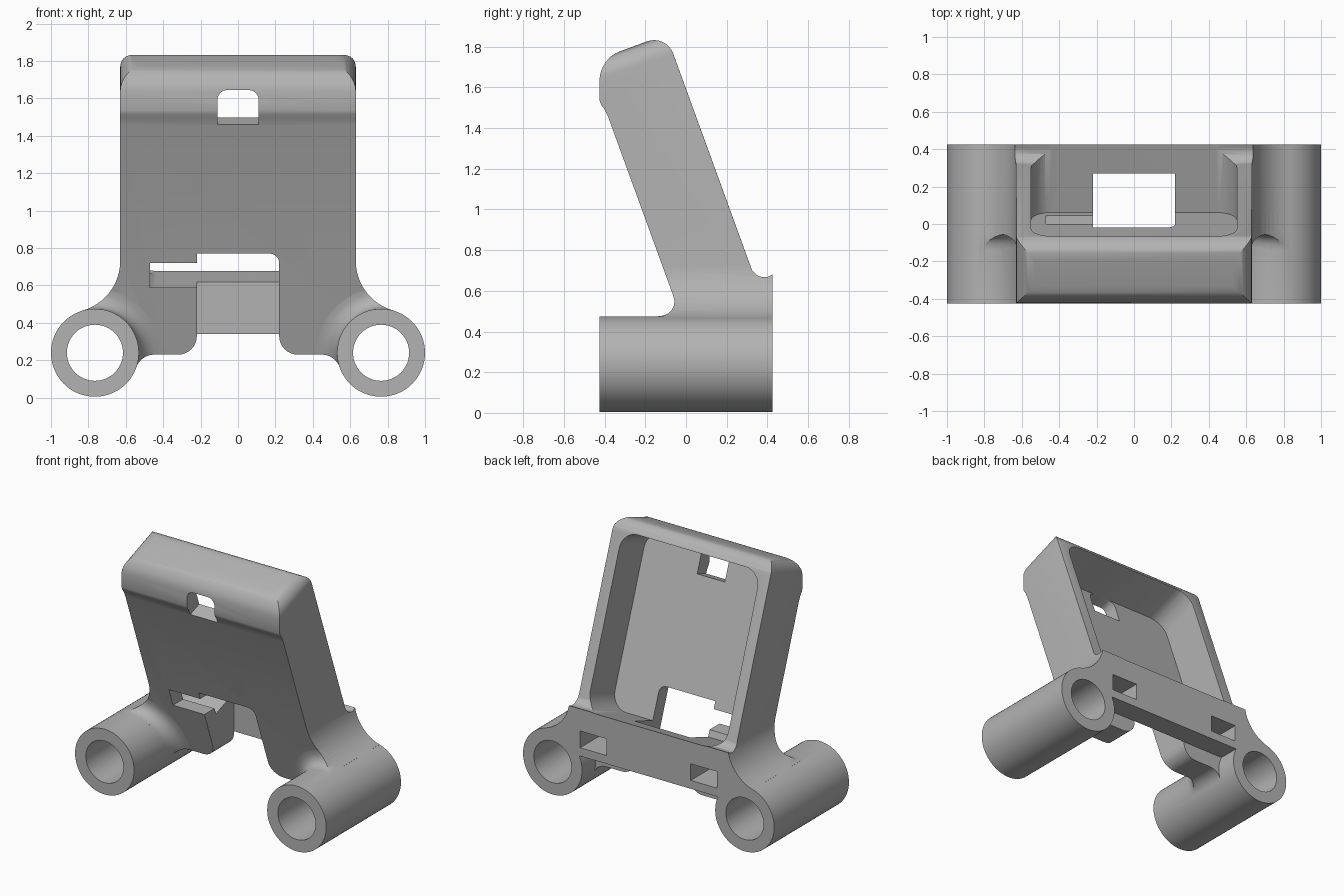
import bpy, bmesh
from math import sin, cos, pi, radians, atan2
from mathutils import Vector

cube = bpy.data.objects.get("Cube")
if cube:
    bpy.data.objects.remove(cube)

TILT = radians(20)
FRONT, FLOOR, BACK = 0.138, 0.245, 0.545      # tray planes along the tilted normal
TUBE_X, TUBE_Z, TUBE_R, BORE_R, HALF = 0.765, 0.24, 0.235, 0.15, 0.425

gray = bpy.data.materials.new("plain gray")
gray.use_nodes = True
gray.diffuse_color = (0.45, 0.45, 0.45, 1)
gray.node_tree.nodes["Principled BSDF"].inputs["Base Color"].default_value = gray.diffuse_color


def tilt(n, s):
    """Tilted normal / axis distances to (y, z)."""
    return n * cos(TILT) - s * sin(TILT), n * sin(TILT) + s * cos(TILT)


def side(a, b, h):
    return Vector((h, a, b))


def face_on(a, b, h):
    return Vector((a, h, b))


def tilted(a, b, h):
    return Vector((a, *tilt(h, b)))


def arc(cx, cy, r, a0, a1, n=8):
    return [(cx + r * cos(a0 + (a1 - a0) * i / n), cy + r * sin(a0 + (a1 - a0) * i / n))
            for i in range(n + 1)]


def make(name, bm):
    bmesh.ops.recalc_face_normals(bm, faces=bm.faces)
    mesh = bpy.data.meshes.new(name)
    bm.to_mesh(mesh)
    bm.free()
    ob = bpy.data.objects.new(name, mesh)
    mesh.materials.append(gray)
    bpy.context.collection.objects.link(ob)
    return ob


def prism(name, pts, frame, h0, h1):
    bm = bmesh.new()
    lo = [bm.verts.new(frame(a, b, h0)) for a, b in pts]
    hi = [bm.verts.new(frame(a, b, h1)) for a, b in pts]
    bm.faces.new(lo)
    bm.faces.new(hi)
    for i in range(len(pts)):
        j = (i + 1) % len(pts)
        bm.faces.new((lo[i], lo[j], hi[j], hi[i]))
    return make(name, bm)


def box(name, x0, x1, z0, z1, y0, y1):
    return prism(name, [(x0, z0), (x1, z0), (x1, z1), (x0, z1)], face_on, y0, y1)


def rounded(x, s0, s1, r_low, r_top):
    """Rounded rectangle, symmetric in x."""
    pts = arc(x - r_low, s0 + r_low, r_low, -pi / 2, 0) if r_low else [(x, s0)]
    pts = pts + arc(x - r_top, s1 - r_top, r_top, 0, pi / 2)
    return pts + [(-a, b) for a, b in reversed(pts)]


def boolean(target, tool, operation):
    mod = target.modifiers.new("join", 'BOOLEAN')
    mod.operation, mod.object, mod.solver = operation, tool, 'EXACT'
    bpy.context.view_layer.objects.active = target
    bpy.ops.object.modifier_apply(modifier=mod.name)
    bpy.data.objects.remove(tool)


def bevel(ob, rule, offset, segments):
    bm = bmesh.new()
    bm.from_mesh(ob.data)
    edges = [e for e in bm.edges if all(rule(v.co) for v in e.verts)]
    bmesh.ops.bevel(bm, geom=edges, offset=offset, segments=segments, profile=0.5,
                    affect='EDGES', clamp_overlap=True)
    bm.to_mesh(ob.data)
    bm.free()


def silhouette():
    """Front outline: upright tray, flares to the tubes, legs and notch."""
    r, zc = 0.274, 0.73
    end = atan2(TUBE_Z - zc, TUBE_X - 0.63 - r) + 2 * pi
    half = [(0.63, 2)] + arc(0.63 + r, zc, r, pi, end, 12)
    half += [(TUBE_X, TUBE_Z)] + arc(0.449, 0.13, 0.1, radians(19), pi / 2)
    half += arc(0.32, 0.33, 0.1, 1.5 * pi, pi) + [(0.22, 0.34)]
    return half + [(-a, b) for a, b in reversed(half)]


# Tilted tray and base as one side profile trimmed by the front outline
profile = [tilt(FRONT, 0.056), tilt(FRONT, 1.50), (-0.402, 1.495), (-0.417, 1.515),
           (-HALF, 1.535), (-HALF, 1.74), tilt(BACK, 1.782), tilt(BACK, 0.545),
           (0.352, 0.675), (0.375, 0.667), (0.40, 0.668), (HALF, 0.68),
           (HALF, 0.34), (0.27, 0.34), (0.27, 0.10)]
body = prism("tilted_bracket", profile, side, -1, 1)
boolean(body, prism("outline", silhouette(), face_on, -1, 1), 'INTERSECT')
bevel(body, lambda c: abs(abs(c.x) - 0.63) < 0.002 and c.z > 1.7, 0.10, 8)
bevel(body, lambda c: abs(c.y * cos(TILT) + c.z * sin(TILT) - BACK) < 0.002 and c.z > 0.72,
      0.03, 4)


def collar(sx):
    """Concave fillet where a tube leaves the sloping front."""
    f, steps, turns = 0.11, 6, 48
    section = [(TUBE_R + f * (1 - sin(t)), f * (1 - cos(t)))
               for t in (pi / 2 * i / steps for i in range(steps + 1))]
    section = [(section[0][0], -0.1)] + section
    bm = bmesh.new()
    rings = []
    for r, h in section:
        ring = []
        for k in range(turns):
            a = 2 * pi * k / turns
            z = TUBE_Z + r * sin(a)
            y = (FRONT - z * sin(TILT)) / cos(TILT) - h
            ring.append(bm.verts.new((sx * TUBE_X + r * cos(a), y, z)))
        rings.append(ring)
    for p, q in zip(rings, rings[1:]):
        for k in range(turns):
            m = (k + 1) % turns
            bm.faces.new((p[k], p[m], q[m], q[k]))
    bm.faces.new(rings[0])
    bm.faces.new(rings[-1])
    return make("collar", bm)


# Tubes with their fillets
for sx in (-1, 1):
    fillet = collar(sx)
    boolean(fillet, prism("outline", silhouette(), face_on, -1, 1), 'INTERSECT')
    boolean(body, fillet, 'UNION')
    boolean(body, prism("tube", arc(sx * TUBE_X, TUBE_Z, TUBE_R, 0, 2 * pi, 64)[:-1],
                        face_on, -HALF, HALF), 'UNION')
    boolean(body, prism("bore", arc(sx * TUBE_X, TUBE_Z, BORE_R, 0, 2 * pi, 48)[:-1],
                        face_on, -1, 1), 'DIFFERENCE')

# Open tray pocket and the small upper port
boolean(body, prism("pocket", rounded(0.55, 0.49, 1.69, 0.12, 0.12), tilted, FLOOR, 1.2),
        'DIFFERENCE')
boolean(body, prism("port", rounded(0.11, 1.504, 1.69, 0, 0.05), tilted, -0.3, 0.3),
        'DIFFERENCE')

# Lower window with its side slot
window = [(-0.22, 0.2), (0.22, 0.2)] + arc(0.17, 0.72, 0.05, 0, pi / 2) + [(-0.22, 0.77)]
boolean(body, prism("window", window, face_on, -0.6, 0.27), 'DIFFERENCE')
boolean(body, box("slot", -0.47, -0.2, 0.59, 0.72, -0.6, 0.15), 'DIFFERENCE')

# Rectangular sockets in the back bar
for sx in (-1, 1):
    x0, x1 = sorted((sx * 0.335, sx * 0.545))
    boolean(body, box("socket", x0, x1, 0.40, 0.52, 0.2, 0.6), 'DIFFERENCE')

bpy.ops.object.select_all(action='DESELECT')
body.select_set(True)
bpy.context.view_layer.objects.active = body
bpy.ops.object.shade_smooth_by_angle(angle=radians(30))
